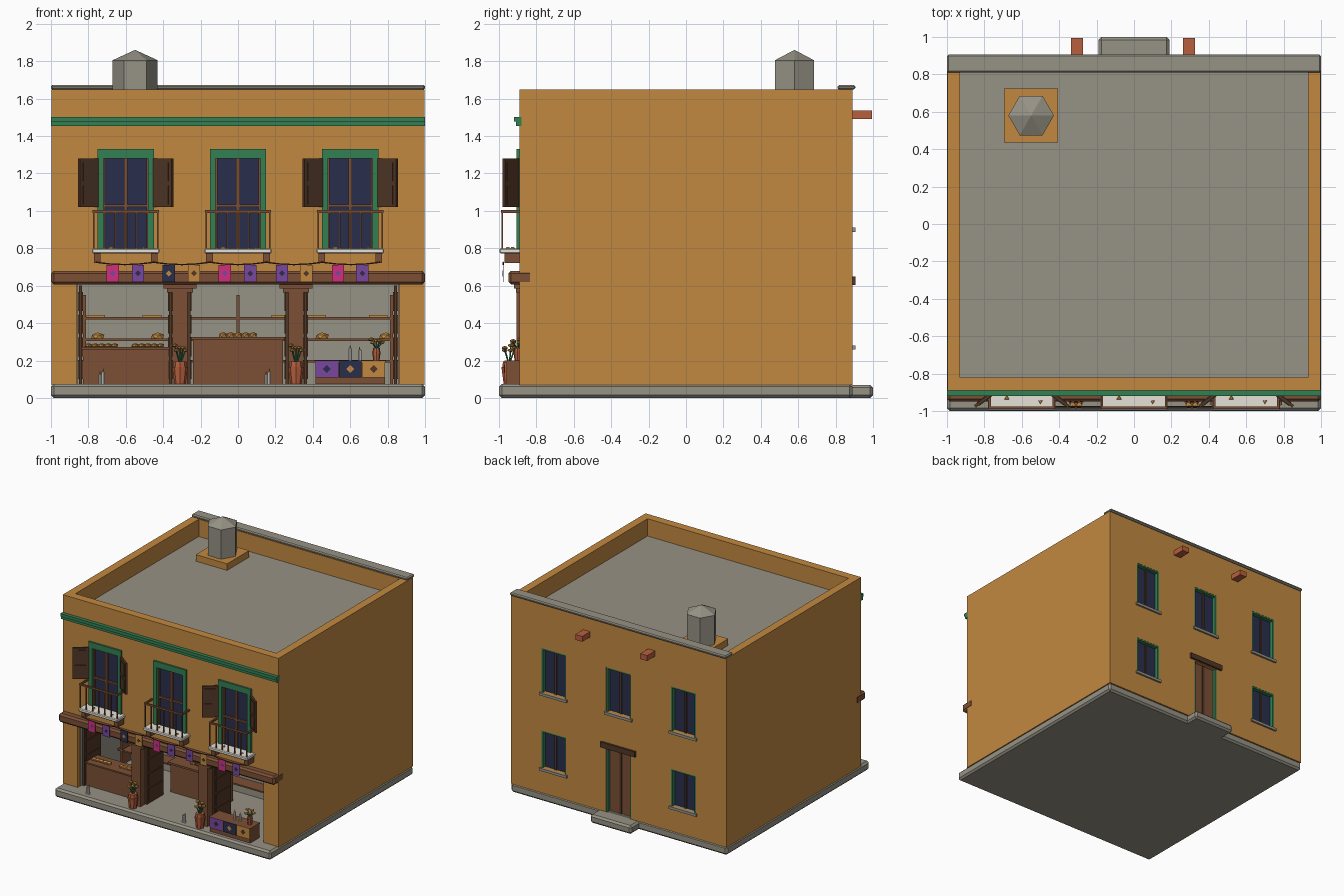
import bpy, bmesh, math
from mathutils import Matrix, Vector

if "Cube" in bpy.data.objects:
    bpy.data.objects.remove(bpy.data.objects["Cube"])


def material(name, r, g, b):
    lin = lambda v: (v / 255 / 12.92) if v < 11 else ((v / 255 + 0.055) / 1.055) ** 2.4
    m = bpy.data.materials.new(name)
    m.diffuse_color = (lin(r), lin(g), lin(b), 1)
    m.use_nodes = True
    m.node_tree.nodes["Principled BSDF"].inputs["Base Color"].default_value = m.diffuse_color
    return m


OCHRE = material("ochre", 194, 137, 64)
STONE = material("stone grey", 150, 146, 133)
GREEN = material("green paint", 52, 128, 84)
NAVY = material("navy", 40, 47, 76)
WHITE = material("pale marble", 232, 226, 216)
WOOD = material("brown wood", 124, 80, 54)
DARK = material("dark wood", 82, 55, 38)
CLAY = material("terracotta", 184, 96, 62)
PINK = material("magenta", 208, 48, 128)
PURPLE = material("purple", 122, 70, 158)


class Part:
    """Collects simple solids into one named object."""
    def __init__(self, name, mat, bevel=0):
        self.name, self.mat, self.bevel, self.bm = name, mat, bevel, bmesh.new()

    def box(self, x0, x1, y0, y1, z0, z1, m=Matrix()):
        t = Matrix.Translation(((x0 + x1) / 2, (y0 + y1) / 2, (z0 + z1) / 2))
        s = Matrix.Diagonal((x1 - x0, y1 - y0, z1 - z0, 1))
        bmesh.ops.create_cube(self.bm, size=1, matrix=m @ t @ s)
        return self

    def cone(self, x, y, z0, z1, r0, r1, n=8, turn=0):
        t = Matrix.Translation((x, y, (z0 + z1) / 2)) @ Matrix.Rotation(turn, 4, 'Z')
        bmesh.ops.create_cone(self.bm, cap_ends=True, segments=n, radius1=r0, radius2=r1,
                              depth=z1 - z0, matrix=t)
        return self

    def blob(self, x, y, z, rx, rz, ry=None):
        m = Matrix.Translation((x, y, z)) @ Matrix.Diagonal((rx, ry or rx, rz, 1))
        bmesh.ops.create_icosphere(self.bm, subdivisions=1, radius=1, matrix=m)
        return self

    def rod(self, a, b, r):
        a, b = Vector(a), Vector(b)
        m = Matrix.Translation((a + b) / 2) @ (b - a).to_track_quat('Z', 'Y').to_matrix().to_4x4()
        bmesh.ops.create_cone(self.bm, cap_ends=True, segments=5, radius1=r, radius2=r,
                              depth=(b - a).length, matrix=m)
        return self

    def done(self):
        me = bpy.data.meshes.new(self.name)
        self.bm.to_mesh(me)
        self.bm.free()
        me.materials.append(self.mat)
        ob = bpy.data.objects.new(self.name, me)
        bpy.context.collection.objects.link(ob)
        if self.bevel:
            mod = ob.modifiers.new("bevel", 'BEVEL')
            mod.width, mod.segments = self.bevel, 1
        return ob


WIN = (-0.6, 0, 0.6)
BACK = [(x, 0.91, 1.28) for x in WIN] + [(x, 0.28, 0.59) for x in (-0.6, 0.6)]

# Wall block with cut shop room, roof well and window recesses
walls = Part("walls", OCHRE).box(-.998, .998, -.89, .89, .07, 1.65).done()
cut = Part("wall_cutter", OCHRE)
cut.box(-.86, .86, -1, -.25, .04, .61).box(-.93, .93, -.82, .81, 1.5, 1.8)
for x in WIN:
    cut.box(x - .13, x + .13, -1, -.86, .79, 1.3)
for x, z0, z1 in BACK:
    cut.box(x - .115, x + .115, .85, 1, z0, z1)
cut.box(-.115, .115, .85, 1, .04, .6)
cutter = cut.done()
cutter.hide_render = True
cutter.hide_set(True)
mod = walls.modifiers.new("openings", 'BOOLEAN')
mod.operation, mod.object, mod.solver = 'DIFFERENCE', cutter, 'EXACT'

# Stone plinth, step, roof, coping and room lining
Part("plinth", STONE, .015).box(-1, 1, -1, .89, 0, .075).done()
Part("back_step", STONE, .015).box(-.19, .19, .85, 1, 0, .07).done()
Part("roof_floor", STONE).box(-.93, .93, -.82, .81, 1.49, 1.505).done()
Part("back_coping", STONE, .008).box(-1, 1, .81, .905, 1.648, 1.673).done()
Part("room_lining", STONE).box(-.86, .86, -.258, -.25, .07, .61).box(-.862, -.855, -.86, -.25, .07, .61) \
    .box(.855, .862, -.86, -.25, .07, .61).box(-.86, .86, -.86, -.25, .606, .612).done()

# Roof cistern
Part("cistern_base", OCHRE).box(-.695, -.405, .435, .725, 1.5, 1.56).done()
Part("cistern", STONE).cone(-.55, .58, 1.56, 1.805, .12, .12, 6, math.pi / 2) \
    .cone(-.55, .58, 1.805, 1.86, .122, .002, 6, math.pi / 2).done()
spouts = Part("rain_spouts", CLAY)
for x in (-.305, .295):
    spouts.box(x - .032, x + .032, .86, .995, 1.492, 1.537)
spouts.done()

# Cornice and shop beam
Part("cornice", GREEN).box(-1, 1, -.91, -.88, 1.455, 1.478).box(-1, 1, -.92, -.88, 1.478, 1.503).done()
Part("shop_beam", WOOD, .015).box(-1, 1, -.95, -.82, .606, .68).done()

# Back windows and door
frame, glass = Part("back_frames", GREEN), Part("back_glass", NAVY)
bars, sills = Part("back_window_bars", DARK), Part("back_sills", STONE)
for x, z0, z1 in BACK:
    glass.box(x - .115, x + .115, .845, .856, z0, z1)
    for s in (-1, 1):
        frame.box(x + s * .109 - .007, x + s * .109 + .007, .85, .888, z0, z1)
    frame.box(x - .115, x + .115, .85, .888, z1 - .012, z1)
    bars.box(x - .008, x + .008, .853, .866, z0, z1)
    sills.box(x - .127, x + .127, .85, .905, z0 - .022, z0)
for s in (-1, 1):
    frame.box(s * .109 - .007, s * .109 + .007, .85, .888, .07, .6)
for p in (frame, glass, bars, sills):
    p.done()
Part("back_door", WOOD).box(-.11, .11, .845, .86, .07, .6).done()
Part("back_door_strip", DARK).box(-.01, .01, .858, .866, .07, .6).done()
Part("back_door_lintel", DARK).box(-.16, .16, .86, .907, .605, .65).done()

# French windows with balconies
frame, glass, bars = Part("front_frames", GREEN), Part("front_glass", NAVY), Part("front_window_bars", WOOD)
slabs, rails = Part("balcony_slabs", WHITE, .006), Part("balcony_rails", WOOD)
corbels, petals = Part("balcony_corbels", WOOD), Part("petals", OCHRE)
for x in WIN:
    glass.box(x - .13, x + .13, -.868, -.858, .79, 1.3)
    for s in (-1, 1):
        frame.box(x + s * .135 - .016, x + s * .135 + .016, -.905, -.86, .8, 1.33)
        corbels.box(x + s * .152 - .018, x + s * .152 + .018, -.97, -.88, .722, .775)
        rails.box(x + s * .171 - .006, x + s * .171 + .006, -.99, -.89, .99, 1.004)
    frame.box(x - .12, x + .12, -.905, -.86, 1.28, 1.33)
    bars.box(x - .01, x + .01, -.885, -.865, .8, 1.28).box(x - .12, x + .12, -.882, -.865, 1.02, 1.035)
    for s in (-1, 1):
        bars.box(x + s * .115 - .005, x + s * .115 + .005, -.882, -.865, .8, 1.28)
    slabs.box(x - .18, x + .18, -.997, -.88, .772, .8)
    rails.box(x - .177, x + .177, -.99, -.977, .99, 1.004)
    for i in range(7):
        bx = x - .171 + i * .057
        rails.box(bx - .004, bx + .004, -.987, -.979, .8, .992)
    petals.cone(x - .08, -.93, .8, .806, .015, .01, 3).cone(x + .1, -.95, .8, .806, .013, .01, 3, 1)
for p in (frame, glass, bars, slabs, rails, corbels, petals):
    p.done()

# Half-open shutters on the outer windows
shut = Part("shutters", DARK)
for x in (-.6, .6):
    for s in (-1, 1):
        m = Matrix.Translation((x + s * .15, -.9, 0)) @ Matrix.Rotation(math.atan2(-.075, s * .1), 4, 'Z')
        shut.box(0, .125, -.008, .008, 1.02, 1.28, m)
        for z in (1.035, 1.16):
            shut.box(.02, .105, -.012, .012, z, z + .1, m)
shut.done()

# Shop posts, capitals and folded doors
posts = Part("shop_posts", WOOD)
doors = Part("shop_doors", DARK)
for x in (-.31, .31):
    posts.box(x - .04, x + .04, -.905, -.83, .07, .575)
    posts.box(x - .07, x + .07, -.91, -.83, .565, .585).box(x - .088, x + .088, -.92, -.83, .585, .61)
for x in (-.842, -.36, -.262, .262, .36, .842):
    doors.box(x - .008, x + .008, -.84, -.62, .075, .6)
    for i in range(4):
        doors.box(x - .013, x + .013, -.82, -.64, .1 + i * .122, .2 + i * .122)
posts.done()
doors.done()

# Counters, display table and back shelves
Part("counters", WOOD).box(-.83, -.37, -.82, -.68, .075, .26).box(-.84, -.36, -.83, -.67, .26, .272) \
    .box(-.24, .24, -.55, -.41, .075, .31).box(-.255, .255, -.565, -.4, .31, .326).done()
Part("display_table", WOOD).box(.415, .785, -.96, -.84, .075, .19).box(.41, .79, -.967, -.835, .19, .2).done()
shelves = Part("wall_shelves", WOOD)
for z in (.19, .305, .42):
    shelves.box(-.855, .855, -.37, -.255, z, z + .012)
for x in (-.82, 0, .82):
    shelves.box(x - .008, x + .008, -.375, -.255, .075, .55)
shelves.done()

# Breads
bread = Part("breads", OCHRE)
for i in range(5):
    bread.blob(-.8 + i * .035, -.76, .28, .022, .014).blob(-.55 + i * .034, -.75, .28, .022, .014)
    bread.blob(-.08 + i * .04, -.48, .335, .025, .018)
for x in (-.76, -.46, .23, .42, .75):
    bread.box(x - .05, x + .05, -.36, -.29, .432, .444)
for x in (-.75, -.43, .45, .79):
    bread.blob(x, -.32, .328, .04, .022, .03)
bread.done()

# Flower pots and vase
pots, stems, blooms = Part("flower_pots", CLAY), Part("flower_stems", GREEN), Part("marigolds", OCHRE)
for x, y, z, k in ((-.31, -.945, .075, 1), (.31, -.945, .075, 1), (.74, -.9, .2, .55)):
    pots.cone(x, y, z, z + .09 * k, .03 * k, .042 * k).cone(x, y, z + .09 * k, z + .12 * k, .036 * k, .034 * k)
    for i in range(5):
        a = i * math.tau / 5 + .3
        tip = (x + math.cos(a) * .03, y + math.sin(a) * .03, z + (.18 + .013 * (i % 3)) * (k * .7 + .3) - .06 * (1 - k))
        stems.rod((x, y, z + .1 * k), tip, .004)
        blooms.blob(*tip, .018, .01)
for p in (pots, stems, blooms):
    p.done()

# Candles
candles, flames = Part("candles", WHITE), Part("candle_flames", OCHRE)
for x, y, z, h in ((-.738, -.94, .075, .05), (-.72, -.94, .075, .065), (.15, -.94, .075, .05),
                   (.168, -.94, .075, .065), (.6, -.9, .2, .065), (.65, -.9, .2, .055)):
    candles.cone(x, y, z, z + h, .009, .009)
    flames.cone(x, y, z + h, z + h + .018, .005, .001, 5)
candles.done()
flames.done()


# Cut-paper cloths on the table and flags on a cord
def cloth(name, x, y, z, w, h, mat, trim):
    Part(name, mat).box(x - w / 2, x + w / 2, y - .003, y, z - h, z).done()
    turn = Matrix.Translation((x, y - .004, z - h * .5)) @ Matrix.Rotation(math.pi / 4, 4, 'Y')
    d = min(w, h) * .17
    Part(name + "_diamond", trim).box(-d, d, -.001, .001, -d, d, turn).done()


for i, c in enumerate((PURPLE, NAVY, OCHRE)):
    cloth(f"table_cloth_{i}", .475 + i * .125, -.967, .2, .122, .09, c, (NAVY, OCHRE, DARK)[i])
flag_x = (-.67, -.535, -.37, -.235, -.07, .065, .235, .365, .535, .665)
colours = (PINK, PURPLE, NAVY, OCHRE, PINK, PURPLE, PURPLE, OCHRE, PINK, PURPLE)
trims = {PINK: PURPLE, PURPLE: NAVY, NAVY: OCHRE, OCHRE: DARK}
for i, (x, c) in enumerate(zip(flag_x, colours)):
    cloth(f"paper_flag_{i}", x, -.975, .712, .066, .092, c, trims[c])
cord = Part("flag_cord", DARK)
knots = [-.76, -.45, -.15, .15, .45, .76]
for a, b in zip(knots, knots[1:]):
    pts = [(a + (b - a) * t, -.977, .725 - .05 * t * (1 - t)) for t in (0, .25, .5, .75, 1)]
    for p, q in zip(pts, pts[1:]):
        cord.rod(p, q, .004)
cord.done()
